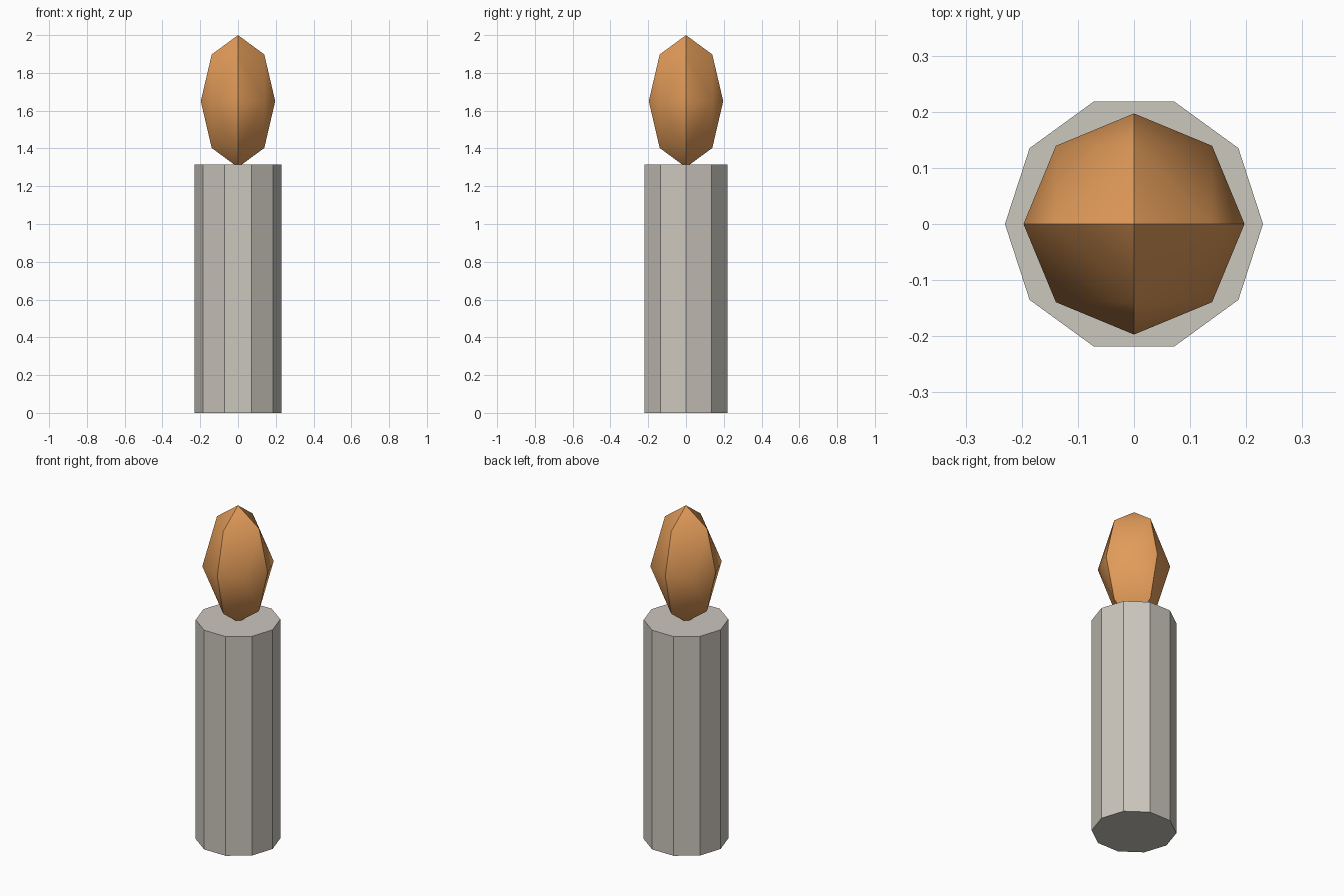
import bpy, bmesh, math
from mathutils import Matrix, Vector

if "Cube" in bpy.data.objects:
    bpy.data.objects.remove(bpy.data.objects["Cube"])


def material(name, color):
    mat = bpy.data.materials.new(name)
    mat.diffuse_color = (*color, 1)
    mat.use_nodes = True
    mat.node_tree.nodes["Principled BSDF"].inputs["Base Color"].default_value = mat.diffuse_color
    return mat


def add_object(name, bm, mat):
    bmesh.ops.recalc_face_normals(bm, faces=bm.faces)
    mesh = bpy.data.meshes.new(name)
    bm.to_mesh(mesh)
    bm.free()
    mesh.materials.append(mat)
    obj = bpy.data.objects.new(name, mesh)
    bpy.context.collection.objects.link(obj)
    return obj


wax = material("pale grey wax", (0.60, 0.57, 0.51))
fire = material("flame orange", (0.76, 0.33, 0.10))

# Candle body: ten-sided prism with corners on the x axis
HEIGHT, RADIUS = 1.315, 0.23
bm = bmesh.new()
ring = [bm.verts.new((RADIUS * math.cos(i * math.tau / 10),
                      RADIUS * math.sin(i * math.tau / 10), 0)) for i in range(10)]
base = bm.faces.new(ring)
top = bmesh.ops.extrude_face_region(bm, geom=[base], use_keep_orig=True)
bmesh.ops.translate(bm, vec=(0, 0, HEIGHT),
                    verts=[v for v in top["geom"] if isinstance(v, bmesh.types.BMVert)])
add_object("candle_body", bm, wax)

# Flame: octahedron, each face split in four, rounded and stretched upward
bm = bmesh.new()
for sx in (-1, 1):
    for sy in (-1, 1):
        for sz in (-1, 1):
            a, b, c = Vector((sx, 0, 0)), Vector((0, sy, 0)), Vector((0, 0, sz))
            ab, bc, ca = [(p + q).normalized() for p, q in ((a, b), (b, c), (c, a))]
            for tri in ((a, ab, ca), (b, bc, ab), (c, ca, bc), (ab, bc, ca)):
                bm.faces.new([bm.verts.new(p) for p in tri])
bmesh.ops.remove_doubles(bm, verts=bm.verts, dist=0.001)
bmesh.ops.transform(bm, verts=bm.verts,
                    matrix=Matrix.Translation((0, 0, 1.65)) @ Matrix.Diagonal((0.197, 0.197, 0.35, 1)))
flame = add_object("flame", bm, fire)
bpy.context.view_layer.objects.active = flame
flame.select_set(True)
bpy.ops.object.shade_smooth_by_angle(angle=math.radians(30))
